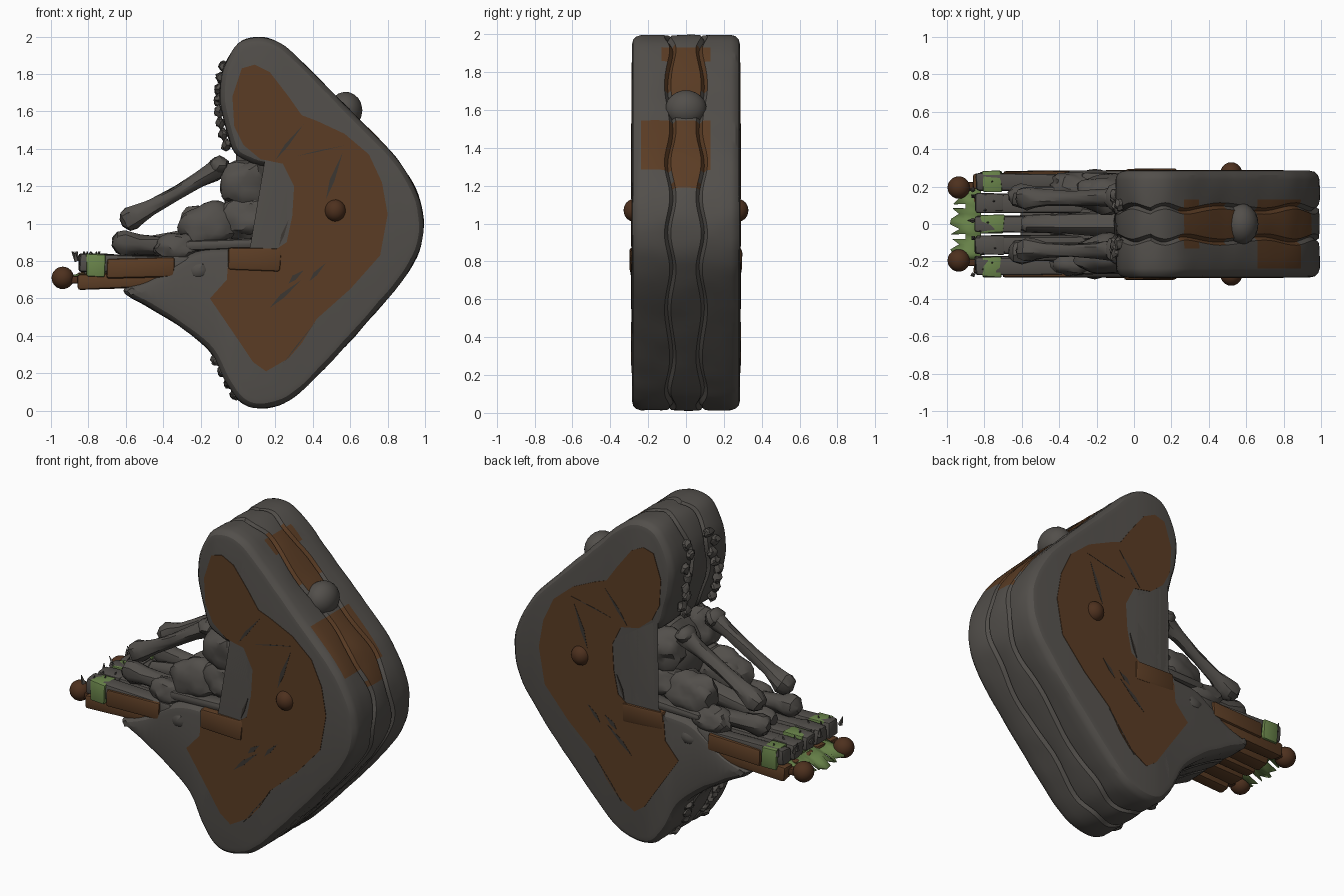
import bpy, bmesh, math, random
from mathutils import Vector, Matrix, noise

if "Cube" in bpy.data.objects:
    bpy.data.objects.remove(bpy.data.objects["Cube"])
random.seed(4)

def mat(name, c):
    m = bpy.data.materials.new(name)
    m.diffuse_color = (*c, 1)
    m.use_nodes = True
    m.node_tree.nodes["Principled BSDF"].inputs["Base Color"].default_value = m.diffuse_color
    return m
GREY = mat("stone grey", (0.085, 0.078, 0.070))
BROWN = mat("rust brown", (0.105, 0.046, 0.018))
KNOB = mat("dark brown", (0.075, 0.030, 0.013))
DARK = mat("crack dark", (0.045, 0.038, 0.032))
GREEN = mat("leaf green", (0.145, 0.235, 0.070))

def finish(bm, name, mats, angle=35):
    bmesh.ops.recalc_face_normals(bm, faces=bm.faces)
    me = bpy.data.meshes.new(name)
    bm.to_mesh(me); bm.free()
    ob = bpy.data.objects.new(name, me)
    bpy.context.collection.objects.link(ob)
    for m in mats:
        me.materials.append(m)
    bpy.ops.object.select_all(action='DESELECT')
    ob.select_set(True)
    bpy.context.view_layer.objects.active = ob
    bpy.ops.object.shade_smooth_by_angle(angle=math.radians(angle))
    return ob

def smooth_loop(pts, n):
    # closed Catmull-Rom through the points
    out, k = [], len(pts)
    P = [Vector(p) for p in pts]
    for i in range(k):
        a, b, c, d = P[i-1], P[i], P[(i+1) % k], P[(i+2) % k]
        for j in range(n):
            t = j / n
            out.append(0.5*(2*b + (c-a)*t + (2*a-5*b+4*c-d)*t*t + (3*b-a-3*c+d)*t**3))
    return out

def tube(name, a, b, prof, m, n=10, flat=1.0, rough=0.006):
    # turned shape from a to b; prof = (fraction along, radius)
    a, b = Vector(a), Vector(b)
    rot = (b-a).to_track_quat('Z', 'Y')
    bm = bmesh.new()
    rings = []
    for t, r in prof:
        c = a.lerp(b, t)
        rings.append([bm.verts.new(c + rot @ Vector((r*math.cos(2*math.pi*i/n), flat*r*math.sin(2*math.pi*i/n), 0))
                      + Vector([random.uniform(-rough, rough) for _ in range(3)])) for i in range(n)])
    for p, q in zip(rings, rings[1:]):
        for i in range(n):
            bm.faces.new((p[i], p[(i+1) % n], q[(i+1) % n], q[i]))
    bm.faces.new(rings[0]); bm.faces.new(rings[-1])
    return finish(bm, name, [m])

def ball(name, c, s, m, rough=0.0, sub=3):
    bm = bmesh.new()
    bmesh.ops.create_icosphere(bm, subdivisions=sub, radius=1)
    for v in bm.verts:
        f = 1 + rough * noise.noise(v.co*1.7 + Vector(c)*5)
        v.co = Vector([v.co[i]*s[i]*f + c[i] for i in range(3)])
    return finish(bm, name, [m], 30)

def block(name, c, s, m, bevel=0.012, ry=0, jit=0.0):
    bm = bmesh.new()
    bmesh.ops.create_cube(bm, size=1)
    for v in bm.verts:
        v.co = Vector([v.co[i]*s[i] + random.uniform(-jit, jit) for i in range(3)])
    if bevel:
        bmesh.ops.bevel(bm, geom=bm.edges[:], offset=bevel, segments=2, affect='EDGES', profile=0.5)
    bm.transform(Matrix.Translation(c) @ Matrix.Rotation(ry, 4, 'Y'))
    return finish(bm, name, [m])

def plate(name, pts, y0, y1, m):
    bm = bmesh.new()
    f = bm.faces.new([bm.verts.new((x, y0, z)) for x, z in pts])
    g = bmesh.ops.extrude_face_region(bm, geom=[f])['geom']
    for v in g:
        if isinstance(v, bmesh.types.BMVert):
            v.co.y = y1
    return finish(bm, name, [m])

# Main stone body: profile swept across y, with two grooves round the rim
outline = [(0.11, 2.0), (0.21, 1.975), (0.32, 1.89), (0.50, 1.71), (0.70, 1.51), (0.85, 1.35), (0.95, 1.19),
           (0.995, 1.02), (0.97, 0.85), (0.87, 0.68), (0.70, 0.48), (0.50, 0.26), (0.35, 0.11), (0.24, 0.035),
           (0.12, 0.01), (0.02, 0.04), (-0.06, 0.14), (-0.15, 0.31), (-0.30, 0.44), (-0.48, 0.55), (-0.60, 0.62),
           (-0.59, 0.665), (-0.44, 0.72), (-0.33, 0.80), (-0.20, 0.86), (0.0, 0.875), (0.20, 0.89), (0.24, 1.0),
           (0.25, 1.16), (0.20, 1.28), (0.08, 1.32), (-0.02, 1.38), (-0.07, 1.52), (-0.10, 1.68), (-0.08, 1.83),
           (0.0, 1.965)]
loop = smooth_loop(outline, 5)
N = len(loop)
normals = []
for i in range(N):
    t = (loop[(i+2) % N] - loop[i-2]).normalized()
    normals.append(Vector((-t.y, t.x)))      # clockwise loop: outward
half = [(0.285, 0.05), (0.279, 0.025), (0.262, 0.008), (0.238, 0), (0.18, 0), (0.13, 0), (0.10, 0.003),
        (0.083, 0.028), (0.066, 0.003), (0.03, 0)]
stations = [(-y, d) for y, d in half] + [(y, d) for y, d in reversed(half)]
bm = bmesh.new()
rings = []
for y, d in stations:
    ring = []
    for i in range(N):
        p = loop[i] - normals[i]*(d + (0.005*noise.noise(Vector((loop[i].x*9, y*9, loop[i].y*9))) + 0.003))
        wob = 0.014*math.sin(i*0.55)*(1 if y > 0 else -1) if 0.05 < abs(y) < 0.12 else 0
        ring.append(bm.verts.new((p.x, y + wob, max(p.y, 0))))
    rings.append(ring)
for p, q in zip(rings, rings[1:]):
    for i in range(N):
        f = bm.faces.new((p[i], p[(i+1) % N], q[(i+1) % N], q[i]))
        c = f.calc_center_median()
        if c.x > 0.22:                        # rust patches on the back rim
            if 1.68 < c.z < 1.93 and abs(c.y) < 0.115: f.material_index = 1
            if 1.27 < c.z < 1.53 and -0.25 < c.y < 0.13: f.material_index = 1
            if 1.18 < c.z <= 1.27 and abs(c.y) < 0.07: f.material_index = 1
caps = [bm.faces.new(rings[0]), bm.faces.new(rings[-1])]
bmesh.ops.triangulate(bm, faces=caps)
finish(bm, "stone_body", [GREY, BROWN], 28)

# Rust panels, cracks and knobs on both flat sides
panel = [(0.02, 1.83), (0.09, 1.85), (0.17, 1.81), (0.27, 1.68), (0.34, 1.58), (0.42, 1.55), (0.57, 1.48),
         (0.70, 1.37), (0.77, 1.22), (0.80, 1.05), (0.76, 0.83), (0.60, 0.65), (0.42, 0.49), (0.34, 0.36),
         (0.27, 0.28), (0.15, 0.21), (0.08, 0.26), (0.0, 0.38), (-0.15, 0.60), (-0.06, 0.70), (-0.05, 0.82),
         (0.17, 0.84), (0.26, 0.90), (0.29, 1.04), (0.30, 1.20), (0.24, 1.32), (0.12, 1.345), (0.03, 1.42), (-0.02, 1.52),
         (-0.03, 1.68)]
cracks = [(0.20, 1.34, 0.35, 1.53, 0.012), (0.47, 1.13, 0.56, 1.38, 0.016), (0.17, 0.55, 0.34, 0.70, 0.016),
          (0.27, 0.68, 0.35, 0.75, 0.018), (0.38, 0.69, 0.47, 0.79, 0.014), (0.22, 0.88, 0.27, 1.02, 0.010),
          (0.31, 1.36, 0.58, 1.42, 0.004), (0.24, 0.25, 0.42, 0.48, 0.004)]
for s, side in ((-1, "front"), (1, "rear")):
    plate(side + "_rust_panel", panel, s*0.280, s*0.288, BROWN)
    for x0, z0, x1, z1, w in cracks:
        d = Vector((x1-x0, z1-z0)).normalized()
        nx, nz = -d.y*w, d.x*w
        mx, mz = (x0*0.6+x1*0.4), (z0*0.6+z1*0.4)
        plate(side + "_crack", [(x0, z0), (mx+nx, mz+nz), (x1, z1), (mx-nx*0.6, mz-nz*0.6)], s*0.285, s*0.2895, DARK)
    ball(side + "_knob", (0.52, s*0.275, 1.07), (0.057, 0.055, 0.06), KNOB)
    block(side + "_rust_ledge", (0.09, s*0.25, 0.81), (0.28, 0.09, 0.12), BROWN, 0.015, 0.03, 0.006)
ball("back_boss", (0.575, 0, 1.605), (0.09, 0.11, 0.10), GREY)

# Rubble filling the mouth
ball("mouth_core", (0.13, 0, 1.08), (0.20, 0.24, 0.26), GREY, 0.15)
for s in (-1, 1):
    ball("upper_boulder", (0.06, s*0.17, 1.21), (0.16, 0.10, 0.14), GREY, 0.3)
    ball("middle_boulder", (-0.15, s*0.16, 0.98), (0.16, 0.11, 0.13), GREY, 0.3)
    ball("inner_boulder", (0.08, s*0.18, 1.02), (0.19, 0.09, 0.11), GREY, 0.3)
    ball("lower_pebble", (-0.21, s*0.255, 0.755), (0.065, 0.04, 0.055), GREY, 0.3, 2)
    ball("jaw_stone", (-0.32, s*0.20, 0.87), (0.13, 0.08, 0.08), GREY, 0.3)
    block("jaw_slab", (-0.02, s*0.22, 0.895), (0.52, 0.10, 0.055), GREY, 0.02, -0.04, 0.01)
    # long upper bone and short lower bone
    shaft = [(0, 0.022), (0.03, 0.052), (0.09, 0.064), (0.16, 0.055), (0.27, 0.042), (0.5, 0.037), (0.75, 0.041),
             (0.87, 0.052), (0.95, 0.056), (1, 0.03)]
    tube("long_bone", (-0.62, s*0.14, 1.0), (-0.06, s*0.14, 1.32), shaft, GREY)
    ball("bone_joint", (-0.10, s*0.14, 1.31), (0.055, 0.075, 0.05), GREY, 0.2, 2)
    tube("short_bone", (-0.67, s*0.15, 0.90), (-0.20, s*0.15, 0.87),
         [(0, 0.025), (0.05, 0.055), (0.14, 0.067), (0.3, 0.052), (0.6, 0.048), (0.9, 0.06), (1, 0.03)], GREY)
tube("middle_finger", (-0.60, 0, 0.86), (-0.1, 0, 0.94), [(0, 0.03), (0.06, 0.05), (0.5, 0.055), (1, 0.07)], GREY)

# Planks of the lower jaw: stone on top, rusty underside
for k in range(-2, 3):
    y = k*0.112
    outer = abs(k) == 2
    block("top_plank", (-0.55, y, 0.785), (0.60, 0.095, 0.09), GREY, 0.015, 0.02, 0.008)
    block("under_plank", (-0.58, y, 0.70), (0.55, 0.085, 0.085), BROWN, 0.015, -0.03, 0.008)
    if outer:
        block("side_plank", (-0.52, y + 0.018*k, 0.762), (0.36, 0.05, 0.10), BROWN, 0.012, -0.03, 0.006)
        block("plank_root", (-0.30, y, 0.765), (0.12, 0.10, 0.13), GREY, 0.02, 0, 0.008)
    # leaf wraps with torn splinters
    block("leaf_wrap", (-0.76, y*1.02, 0.775), (0.10 if outer else 0.13, 0.11 if outer else 0.095, 0.12), GREEN if k % 2 == 0 else GREY, 0.008, 0, 0.006)
    for j in range(3):
        x, yy = -0.86 + 0.05*j, y + random.uniform(-0.05, 0.05)
        tube("splinter", (x, yy, 0.80), (x + random.uniform(-0.03, 0.03), yy*1.02, 0.852),
             [(0, 0.014), (1, 0.002)], GREY, 4, 1, 0)

# Ragged leaf cloth between the jaw tips
bm = bmesh.new()
cols = []
for i in range(15):
    y = -0.19 + i*0.38/14
    tip = -0.985 + (0.0 if i % 3 else 0.035) + random.uniform(0, 0.02)
    z = 0.70 + 0.01*math.sin(i*1.3)
    cols.append([bm.verts.new(p) for p in ((-0.82, y, 0.735), (-0.90, y, z+0.015), (tip, y, z - 0.015))])
for i in range(14):
    for j in range(2):
        if not (j == 1 and i in (4, 10)):
            bm.faces.new((cols[i][j], cols[i+1][j], cols[i+1][j+1], cols[i][j+1]))
cloth = finish(bm, "leaf_cloth", [GREEN])
cloth.modifiers.new("thickness", 'SOLIDIFY').thickness = 0.008

# Round jaw tips
for s in (-1, 1):
    ball("jaw_tip", (-0.937, s*0.195, 0.71), (0.06, 0.06, 0.06), KNOB)
    block("tip_peg", (-0.87, s*0.20, 0.70), (0.10, 0.05, 0.04), KNOB, 0.008)

# Chipped crumbs on the brow and under the chin
for s in (-1, 1):
    for i in range(8):
        z = 1.42 + i*0.06
        x = -0.05 - 0.055*math.sin((z-1.38)/0.56*math.pi)
        ball("brow_crumb", (x, s*(0.13 + random.uniform(-0.05, 0.05)), z), (0.025, 0.035, 0.03), GREY, 0.6, 2)
    for i in range(4):
        ball("chin_crumb", (-0.01 - i*0.035, s*random.uniform(0.08, 0.17), 0.09 + i*0.06), (0.03, 0.04, 0.03), GREY, 0.6, 2)
